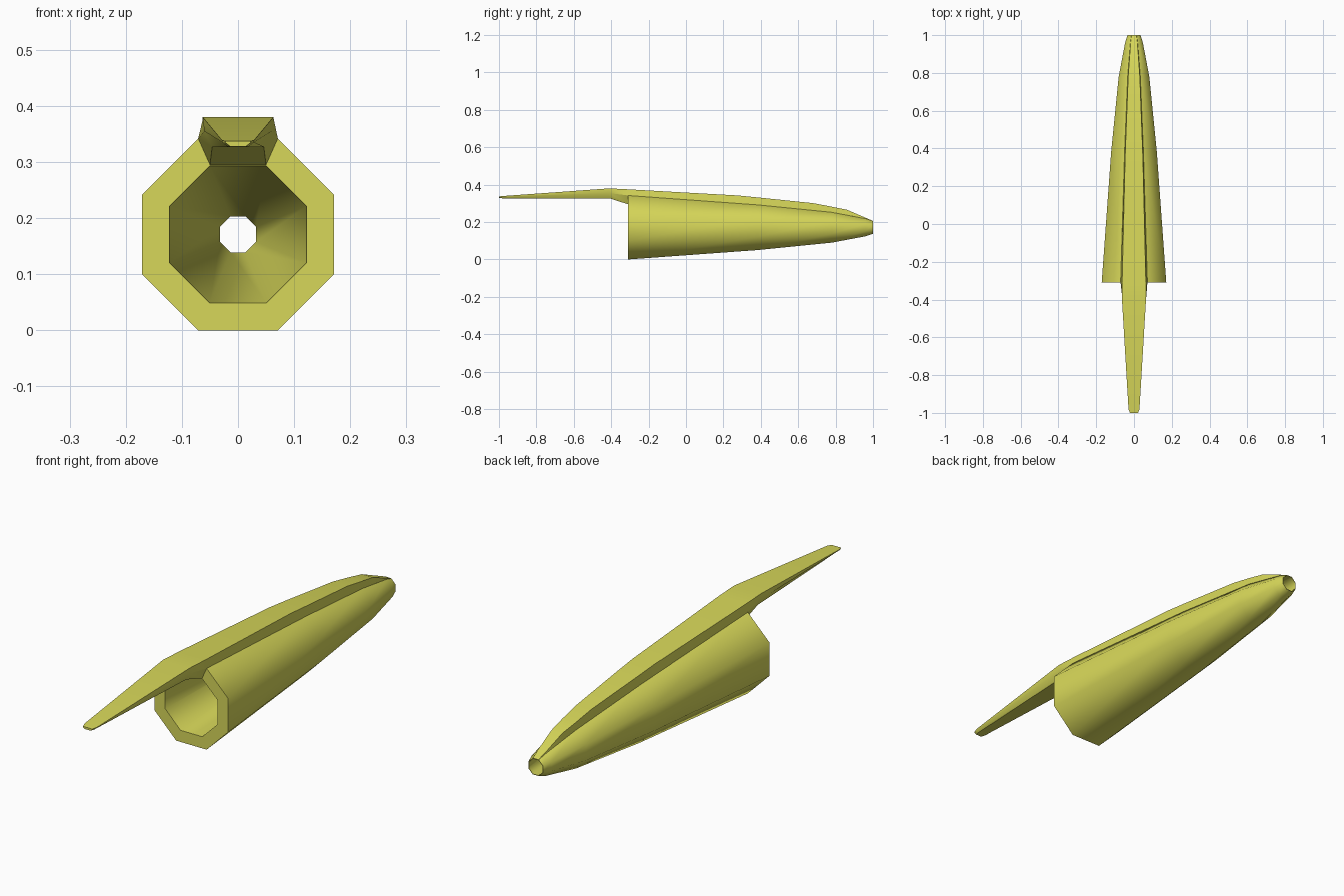
import bpy, bmesh, math

cube = bpy.data.objects.get("Cube")
if cube:
    bpy.data.objects.remove(cube, do_unlink=True)

mat = bpy.data.materials.new("olive yellow")
mat.use_nodes = True
colour = (0.68, 0.68, 0.1, 1)
mat.diffuse_color = colour
mat.node_tree.nodes["Principled BSDF"].inputs["Base Color"].default_value = colour

AXIS_Z = 0.171
CORNER = math.tan(math.pi / 8)


def loft(name, rings, angle, closed=False):
    """Bridge equal-sized rings of points into a skin."""
    bm = bmesh.new()
    loops = [[bm.verts.new(p) for p in ring] for ring in rings]
    pairs = list(zip(loops, loops[1:]))
    if closed:
        pairs.append((loops[-1], loops[0]))
    else:
        bm.faces.new(loops[0])
        bm.faces.new(loops[-1])
    n = len(loops[0])
    for a, b in pairs:
        for i in range(n):
            j = (i + 1) % n
            bm.faces.new((a[i], a[j], b[j], b[i]))
    bmesh.ops.recalc_face_normals(bm, faces=bm.faces)
    mesh = bpy.data.meshes.new(name)
    bm.to_mesh(mesh)
    bm.free()
    mesh.materials.append(mat)
    obj = bpy.data.objects.new(name, mesh)
    bpy.context.collection.objects.link(obj)
    bpy.ops.object.select_all(action='DESELECT')
    obj.select_set(True)
    bpy.context.view_layer.objects.active = obj
    bpy.ops.object.shade_smooth_by_angle(angle=math.radians(angle))
    return obj


def octagon(y, apothem):
    r = apothem / math.cos(math.pi / 8)
    angles = [(k + 0.5) * math.pi / 4 for k in range(8)]
    return [(r * math.cos(a), y, AXIS_Z + r * math.sin(a)) for a in angles]


def rail_section(y, top, mid, low):
    """Six-sided section from (half width, height) pairs."""
    right = [top, mid, low]
    return [(w, y, z) for w, z in right] + [(-w, y, z) for w, z in reversed(right)]


# Hollow octagonal body: outer wall, thin rear lip and straight bore
outer = [(-0.31, 0.171), (0.38, 0.121), (0.78, 0.081), (0.96, 0.047), (1.0, 0.034)]
bore = [(1.0, 0.032), (-0.31, 0.122)]
loft("hollow_body", [octagon(y, a) for y, a in outer + bore], 60, closed=True)

# Top rail: free-standing pointed tongue in front of the body
sections = [
    rail_section(-1.0, (0.022, 0.337), (0.022, 0.334), (0.014, 0.328)),
    rail_section(-0.98, (0.029, 0.339), (0.028, 0.335), (0.018, 0.327)),
    rail_section(-0.41, (0.063, 0.38), (0.06, 0.355), (0.046, 0.327)),
    rail_section(-0.31, (0.063, 0.375), (0.071, 0.342), (0.05, 0.295)),
]

# Rear part of the rail follows the upper face of the body
for y, apothem, top in [(0.28, 0.128, 0.342), (0.38, 0.121, 0.332), (0.68, 0.091, 0.301),
                        (0.78, 0.081, 0.282), (0.86, 0.066, 0.266),
                        (0.96, 0.047, 0.223), (1.0, 0.034, 0.206)]:
    half = apothem * CORNER
    seam = AXIS_Z + apothem
    sections.append(rail_section(y, (half * 0.92, top), (half, seam),
                                 (half * 0.9, seam - 0.03 * apothem)))
loft("top_rail", sections, 28)
